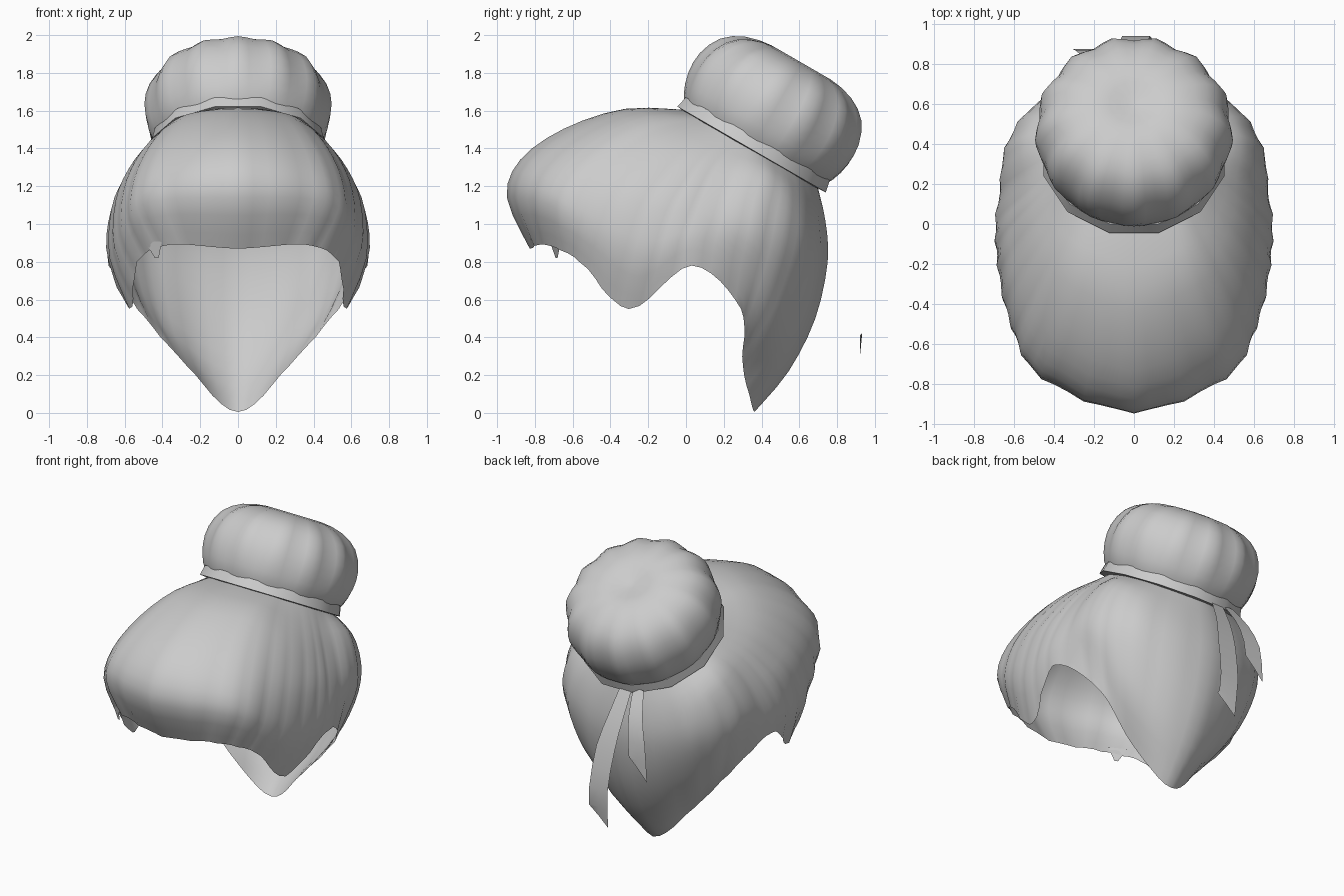
import bpy, bmesh, math
from mathutils import Vector

if "Cube" in bpy.data.objects:
    bpy.data.objects.remove(bpy.data.objects["Cube"])

# Tilted frame of the hair tie: the bun, band and hair roots all share it
C = Vector((0, .365, 1.425))
T = Vector((0, .866, -.5))
N = Vector((0, .5, .866))


def tie(r, phi, n):
    """Point at radius r, angle phi (0 = front) and height n on the bun axis."""
    return C + Vector((r * math.sin(phi), 0, 0)) - T * (r * math.cos(phi)) + N * n


def catmull(a, b, c, d, t):
    return (b * 2 + (c - a) * t + (a * 2 - b * 5 + c * 4 - d) * t * t
            + (b * 3 - a - c * 3 + d) * t ** 3) * .5


def spline(pts, sub, closed=False):
    k, out = len(pts), []
    get = (lambda i: pts[i % k]) if closed else (lambda i: pts[max(0, min(k - 1, i))])
    for i in range(k if closed else k - 1):
        for j in range(sub):
            out.append(catmull(get(i - 1), get(i), get(i + 1), get(i + 2), j / sub))
    return out if closed else out + [pts[-1].copy()]


def grid(name, rows, closed, angle=60):
    """Skin rows of points; closed joins each row's end to its start."""
    bm = bmesh.new()
    v = [[bm.verts.new(p) for p in row] for row in rows]
    k = len(rows[0])
    for a, b in zip(v, v[1:]):
        for i in range(k if closed else k - 1):
            j = (i + 1) % k
            bm.faces.new((a[i], b[i], b[j], a[j]))
    bmesh.ops.remove_doubles(bm, verts=bm.verts, dist=1e-4)
    bmesh.ops.recalc_face_normals(bm, faces=bm.faces)
    me = bpy.data.meshes.new(name)
    bm.to_mesh(me)
    bm.free()
    ob = bpy.data.objects.new(name, me)
    bpy.context.collection.objects.link(ob)
    bpy.ops.object.select_all(action='DESELECT')
    ob.select_set(True)
    bpy.context.view_layer.objects.active = ob
    bpy.ops.object.shade_smooth_by_angle(angle=math.radians(angle))
    return ob


# Hair shell: strands run from the tie to the rim, front to back (right half)
strands = [
    (0,   (0, -.32, 1.61), (0, -.64, 1.505), (0, -.87, 1.34), (0, -.94, 1.14), (0, -.82, .87)),
    (30,  (.27, -.22, 1.58), (.36, -.49, 1.47), (.44, -.69, 1.30), (.46, -.77, 1.12), (.36, -.74, .89)),
    (45,  (.42, -.12, 1.48), (.53, -.30, 1.35), (.60, -.44, 1.18), (.61, -.52, .98), (.53, -.56, .80)),
    (65,  (.50, .06, 1.38), (.60, -.05, 1.24), (.665, -.15, 1.08), (.675, -.23, .82), (.57, -.30, .55)),
    (85,  (.51, .22, 1.33), (.60, .15, 1.20), (.66, .10, 1.06), (.69, .05, .92), (.68, .03, .78)),
    (105, (.53, .44, 1.26), (.62, .40, 1.10), (.645, .37, .93), (.60, .33, .75), (.53, .29, .55)),
    (135, (.40, .62, 1.12), (.46, .62, .93), (.45, .57, .72), (.39, .46, .46), (.27, .30, .25)),
    (180, (0, .735, 1.02), (0, .745, .80), (0, .68, .50), (0, .54, .22), (0, .36, .005)),
]
half = [[tie(.39, math.radians(s[0]), -.02)] + [Vector(p) for p in s[1:]] for s in strands]
mirrored = [[Vector((-p.x, p.y, p.z)) for p in s] for s in half[-2:0:-1]]
columns = [spline(s, 3) for s in half + mirrored]
rows = [spline(list(r), 6, True) for r in zip(*columns)]
for i, row in enumerate(rows):          # shallow strand ripples
    amp = .008 * min(1, i / 6)
    for j, p in enumerate(row):
        f = 1 + amp * math.cos(j * math.pi * 2 / 3)
        p.x *= f
        p.y = .1 + (p.y - .1) * f
grid("hair_shell", rows, True)

# Small loose lock at the fringe corner
grid("loose_lock", [[Vector((-.50, -.66, .92)), Vector((-.40, -.73, .93))],
                    [Vector((-.44, -.68, .82)), Vector((-.42, -.69, .82))]], False)

# Bun: revolved profile (radius, height) with soft lobes and a dimpled top
profile = [(.40, -.04), (.455, .04), (.485, .15), (.48, .27), (.425, .39), (.32, .465), (.18, .495), (.07, .475), (0, .465)]
prof = spline([Vector((r, n, 0)) for r, n in profile], 2)
rows = []
for i, p in enumerate(prof):
    amp = .03 * math.sin(math.pi * i / (len(prof) - 1)) ** 1.5
    row = []
    for j in range(52):
        a = j * math.tau / 52
        row.append(tie(max(0, p.x) * (1 + amp * math.cos(13 * a)), a, p.y))
    rows.append(row)
grid("bun", rows, True)

# Hair band: flat twelve-sided ring round the base of the bun
section = [(.41, -.04), (.47, -.035), (.455, .03), (.41, .03), (.41, -.04)]
grid("hair_band", [[tie(r, (i + .5) * math.tau / 12, n) for i in range(12)] for r, n in section], True, 40)


# Ribbons: two tails hanging behind, with a pointed end
def ribbon(name, path, width, skew):
    pts = spline([Vector(p) for p in path], 2)
    rows = []
    for i, p in enumerate(pts):
        w = width * (.6 + .4 * min(1, i / 4))
        drop = skew if i == len(pts) - 1 else 0
        rows.append([p + Vector((-w, 0, -drop * .5)), p + Vector((0, 0, drop * .3)), p + Vector((w, 0, drop))])
    grid(name, rows, False)


ribbon("ribbon_long", [(-.06, .73, 1.20), (-.04, .82, 1.02), (-.01, .89, .82), (.01, .94, .55), (.02, .92, .33)], .07, .08)
ribbon("ribbon_short", [(-.15, .73, 1.20), (-.19, .82, 1.06), (-.23, .87, .90), (-.25, .875, .70)], .065, .09)
